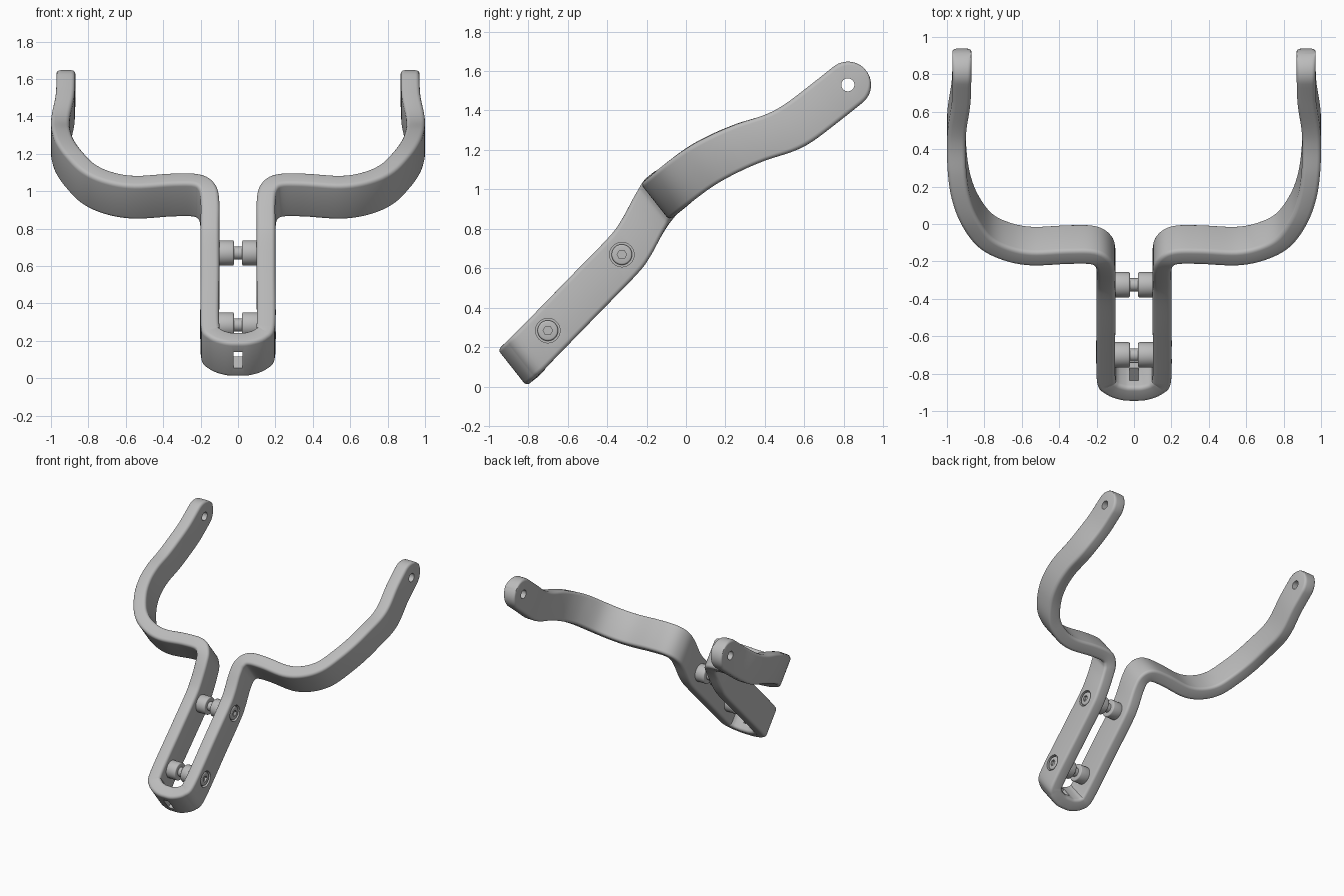
import bpy, bmesh, math
from mathutils import Vector, Matrix

if "Cube" in bpy.data.objects:
    bpy.data.objects.remove(bpy.data.objects["Cube"], do_unlink=True)

grey = bpy.data.materials.new("satin_grey")
grey.use_nodes = True
grey.diffuse_color = (0.5, 0.5, 0.5, 1)
grey.node_tree.nodes["Principled BSDF"].inputs["Base Color"].default_value = (0.5, 0.5, 0.5, 1)

WIDTH_DIR = Vector((0, -0.62, 0.785)).normalized()
TIP_DIR = Vector((0, 0.785, 0.62)).normalized()
HALF_W, HALF_T, ROUND = 0.1175, 0.05, 0.022
TIP = Vector((0.92, 0.82, 1.53))
SCREWS = [("upper", -0.325, 0.67), ("lower", -0.70, 0.285)]


def add_object(name, bm):
    bmesh.ops.recalc_face_normals(bm, faces=bm.faces)
    mesh = bpy.data.meshes.new(name)
    bm.to_mesh(mesh)
    bm.free()
    mesh.materials.append(grey)
    obj = bpy.data.objects.new(name, mesh)
    bpy.context.collection.objects.link(obj)
    return obj


def smooth(obj):
    bpy.ops.object.select_all(action="DESELECT")
    obj.select_set(True)
    bpy.context.view_layer.objects.active = obj
    bpy.ops.object.shade_smooth_by_angle(angle=math.radians(35))


def x_cylinder(name, x0, x1, y, z, radius, sides=40, bevel=0.0):
    bm = bmesh.new()
    place = Matrix.Translation(((x0 + x1) / 2, y, z)) @ Matrix.Rotation(math.pi / 2, 4, "Y")
    bmesh.ops.create_cone(bm, cap_ends=True, segments=sides, radius1=radius,
                          radius2=radius, depth=x1 - x0, matrix=place)
    if bevel:
        rims = [e for e in bm.edges if any(len(f.verts) > 4 for f in e.link_faces)]
        bmesh.ops.bevel(bm, geom=rims, offset=bevel, segments=3, profile=0.5, affect="EDGES")
    return add_object(name, bm)


def cut(obj, cutters):
    bpy.context.view_layer.objects.active = obj
    for cutter in cutters:
        cutter.hide_render = True
        mod = obj.modifiers.new("cut", "BOOLEAN")
        mod.operation, mod.solver, mod.object = "DIFFERENCE", "EXACT", cutter
        bpy.ops.object.modifier_apply(modifier=mod.name)
        bpy.data.objects.remove(cutter, do_unlink=True)


def spline(points, steps=6):
    """Catmull-Rom samples through the points."""
    pts = [2 * points[0] - points[1]] + points + [2 * points[-1] - points[-2]]
    out = []
    for a, b, c, d in zip(pts, pts[1:], pts[2:], pts[3:]):
        for i in range(steps):
            t = i / steps
            out.append(0.5 * (2 * b + (c - a) * t + (2 * a - 5 * b + 4 * c - d) * t * t
                              + (3 * b - a - 3 * c + d) * t ** 3))
    return out + [points[-1]]


# Centre line of one half: loop end, handle side, shoulder, crosspiece, arm
half = [Vector(p) for p in [
    (0, -0.842, 0.128), (0.06, -0.838, 0.132), (0.125, -0.812, 0.158), (0.15, -0.76, 0.212),
    (0.15, -0.5, 0.479), (0.15, -0.32, 0.664), (0.15, -0.257, 0.748), (0.15, -0.19, 0.87),
    (0.165, -0.145, 0.94), (0.22, -0.113, 0.977), (0.35, -0.11, 0.98), (0.55, -0.118, 0.968),
    (0.69, -0.09, 0.99), (0.8, -0.03, 1.04), (0.88, 0.08, 1.12), (0.925, 0.2, 1.185),
    (0.945, 0.33, 1.24), (0.95, 0.47, 1.285), (0.945, 0.57, 1.337), (0.925, 0.7, 1.435)]] + [TIP]


def mirror(p):
    return Vector((-p.x, p.y, p.z))


path = spline([mirror(p) for p in half[:0:-1]] + half)
stations = [(p, HALF_W) for p in path]

# Rounded tips narrow along a half circle
for k in range(1, 13):
    a = math.radians(86) * k / 12
    p = TIP + TIP_DIR * HALF_W * math.sin(a)
    stations.append((p, HALF_W * math.cos(a)))
    stations.insert(0, (mirror(p), HALF_W * math.cos(a)))

# Sweep a rounded rectangle along the stations
bm = bmesh.new()
rings = []
for i, (p, hw) in enumerate(stations):
    tangent = stations[min(i + 1, len(stations) - 1)][0] - stations[max(i - 1, 0)][0]
    normal = tangent.cross(WIDTH_DIR).normalized()
    r = min(ROUND, hw * 0.6)
    ring = []
    for corner, (sw, st) in enumerate([(1, 1), (-1, 1), (-1, -1), (1, -1)]):
        for j in range(5):
            a = math.pi / 2 * (corner + j / 4)
            w = sw * (hw - r) + r * math.cos(a)
            t = st * (HALF_T - ROUND) + ROUND * math.sin(a)
            ring.append(bm.verts.new(p + WIDTH_DIR * w + normal * t))
    rings.append(ring)
for r0, r1 in zip(rings, rings[1:]):
    for j in range(len(r0)):
        n = (j + 1) % len(r0)
        bm.faces.new((r0[j], r0[n], r1[n], r1[j]))
bm.faces.new(rings[0])
bm.faces.new(rings[-1])
yoke = add_object("yoke_bar", bm)

# Tip holes, screw recesses and the slot in the loop end
cutters = [x_cylinder("tip_hole_cutter", s * 0.92 - 0.1, s * 0.92 + 0.1, TIP.y, TIP.z, 0.033)
           for s in (-1, 1)]
cutters += [x_cylinder("recess_cutter", 0.175, 0.25, y, z, 0.062) for _, y, z in SCREWS]
bm = bmesh.new()
axes = Matrix((Vector((1, 0, 0)), TIP_DIR, WIDTH_DIR)).transposed().to_4x4()
bmesh.ops.create_cube(bm, size=1, matrix=Matrix.Translation((0, -0.842, 0.128)) @ axes
                      @ Matrix.Diagonal((0.05, 0.2, 0.11, 1)))
cutters.append(add_object("slot_cutter", bm))
cut(yoke, cutters)
smooth(yoke)

# Clamping screws: facing bosses, thin neck and socket head
for label, y, z in SCREWS:
    for side, x0, x1 in (("right", -0.115, -0.022), ("left", 0.022, 0.115)):
        smooth(x_cylinder(f"{label}_{side}_boss", x0, x1, y, z, 0.068, bevel=0.008))
    smooth(x_cylinder(f"{label}_screw_neck", -0.06, 0.06, y, z, 0.035))
    head = x_cylinder(f"{label}_screw_head", 0.16, 0.198, y, z, 0.052, bevel=0.009)
    cut(head, [x_cylinder("socket_cutter", 0.18, 0.22, y, z, 0.024, sides=6)])
    smooth(head)
